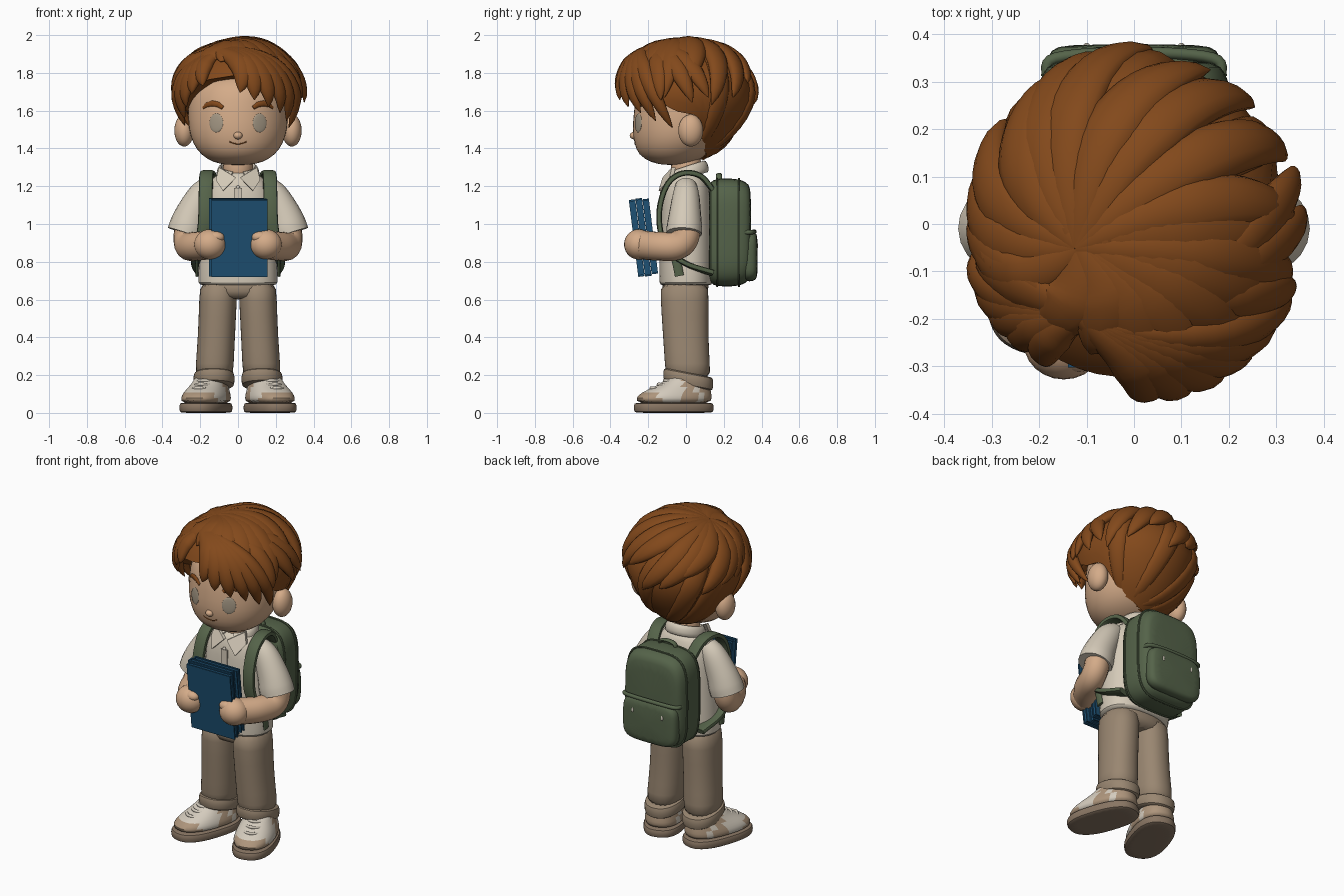
import bpy, bmesh, math
from mathutils import Vector as V, Matrix
from mathutils.bvhtree import BVHTree

if "Cube" in bpy.data.objects:
    bpy.data.objects.remove(bpy.data.objects["Cube"])

def mat(name, r, g, b):
    m = bpy.data.materials.new(name)
    m.diffuse_color = (r, g, b, 1)
    m.use_nodes = True
    m.node_tree.nodes["Principled BSDF"].inputs["Base Color"].default_value = m.diffuse_color
    return m

HAIR = mat("chestnut", .225, .066, .011)
SKIN = mat("skin", .66, .41, .25)
SHIRT = mat("cream cloth", .66, .59, .48)
PANTS = mat("taupe cloth", .32, .24, .165)
GREEN = mat("moss green", .09, .125, .067)
BLUE = mat("book blue", .013, .083, .175)
EYE = mat("eye grey", .37, .31, .23)
TAN = mat("shoe tan", .42, .30, .20)
WHITE = mat("shoe white", .66, .60, .51)
SOLE = mat("sole brown", .25, .18, .125)

# ---- helpers ----
def make(name, verts, faces, mats, sub=0, rule=None):
    me = bpy.data.meshes.new(name)
    me.from_pydata([tuple(v) for v in verts], [], faces)
    bm = bmesh.new(); bm.from_mesh(me)
    bmesh.ops.recalc_face_normals(bm, faces=bm.faces)
    for f in bm.faces:
        f.smooth = True
        if rule: f.material_index = rule(f.calc_center_median())
    bm.to_mesh(me); bm.free()
    for m in (mats if isinstance(mats, (list, tuple)) else [mats]): me.materials.append(m)
    me.set_sharp_from_angle(angle=math.radians(50))
    o = bpy.data.objects.new(name, me)
    bpy.context.collection.objects.link(o)
    if sub:
        md = o.modifiers.new("smooth", 'SUBSURF'); md.levels = md.render_levels = sub
    return o

def loft(name, rings, mats, n=16, p=1.0, sub=1, rule=None):
    """Skin (centre, u, v) super-ellipse rings."""
    sp = lambda a: math.copysign(abs(a) ** p, a)
    verts = [V(c) + V(u) * sp(math.cos(a)) + V(v) * sp(math.sin(a))
             for c, u, v in rings for a in [2 * math.pi * i / n for i in range(n)]]
    k = len(rings)
    faces = [(r*n+i, r*n+(i+1) % n, (r+1)*n+(i+1) % n, (r+1)*n+i) for r in range(k-1) for i in range(n)]
    faces += [tuple(range(n)), tuple(range((k-1)*n, k*n))]
    return make(name, verts, faces, mats, sub, rule)

def zloft(name, rows, mats, **kw):
    """rows: z, cx, cy, rx, ry"""
    return loft(name, [((x, y, z), (rx, 0, 0), (0, ry, 0)) for z, x, y, rx, ry in rows], mats, **kw)

def spline(pts, k=6):
    P = [V(p) for p in pts]; P = [2*P[0]-P[1]] + P + [2*P[-1]-P[-2]]; out = []
    for i in range(1, len(P)-2):
        a, b, c, d = P[i-1:i+3]
        for j in range(k):
            t = j / k
            out.append(.5*(2*b + (c-a)*t + (2*a-5*b+4*c-d)*t*t + (3*b-a-3*c+d)*t**3))
    return out + [P[-2]]

def sweep(name, pts, w, th, normal, m, taper=lambda t: 1, n=10, p=1.0, sub=0):
    """Sweep a flat ellipse along pts; normal(point) is its thin direction."""
    rings = []
    for i, q in enumerate(pts):
        t = (pts[min(i+1, len(pts)-1)] - pts[max(i-1, 0)]).normalized()
        nn = V(normal(q)); nn = (nn - t*nn.dot(t)).normalized()
        f = taper(i / (len(pts)-1))
        rings.append((q, t.cross(nn)*w*f, nn*th*f))
    return loft(name, rings, m, n=n, p=p, sub=sub)

def ball(name, c, r, m, rot=None):
    bm = bmesh.new(); bmesh.ops.create_uvsphere(bm, u_segments=24, v_segments=14, radius=1)
    R = rot.to_matrix().to_4x4() if rot else Matrix()
    bm.transform(Matrix.Translation(c) @ R @ Matrix.Diagonal((*r, 1)))
    vs = [v.co.copy() for v in bm.verts]; fs = [[v.index for v in f.verts] for f in bm.faces]; bm.free()
    return make(name, vs, fs, m)

def box(name, c, s, m, M=Matrix()):
    vs = [M @ V((c[0]+x*s[0]/2, c[1]+y*s[1]/2, c[2]+z*s[2]/2)) for x in (-1, 1) for y in (-1, 1) for z in (-1, 1)]
    return make(name, vs, [(0,1,3,2), (4,5,7,6), (0,1,5,4), (2,3,7,6), (0,2,6,4), (1,3,7,5)], m)

# ---- head and face ----
head = zloft("head", [(1.312, 0, -.07, .06, .05), (1.325, 0, -.075, .13, .11), (1.365, 0, -.065, .2, .19),
    (1.43, 0, -.045, .243, .232), (1.5, 0, -.03, .264, .257), (1.6, 0, -.01, .268, .268),
    (1.7, 0, 0, .262, .265), (1.8, 0, 0, .2, .21)], SKIN, n=24)
bpy.context.view_layer.update()
bvh = BVHTree.FromObject(head, bpy.context.evaluated_depsgraph_get())
def face(x, z):
    hit = bvh.ray_cast(V((x, -1, z)), V((0, 1, 0)))
    return hit[0], hit[1]
ball("nose", (0, -.274, 1.468), (.024, .024, .02), SKIN)
sweep("mouth", [face(x, 1.424 + 6*x*x)[0] for x in (-.045, -.03, -.015, 0, .015, .03, .045)],
      .003, .003, lambda q: (0, -1, 0), HAIR, n=6)
zloft("neck", [(1.2, 0, 0, .08, .08), (1.3, 0, 0, .08, .08), (1.38, 0, 0, .085, .085)], SKIN)
for s in (1, -1):
    p, nn = face(s*.115, 1.535)
    ball("eye", p, (.04, .05, .006), EYE, nn.to_track_quat('Z', 'Y'))
    sweep("eyebrow", [face(s*x, z)[0] for x, z in ((.08, 1.615), (.105, 1.632), (.135, 1.638), (.165, 1.63), (.185, 1.615))],
          .016, .009, lambda q: (q.x, q.y, 0), HAIR, lambda t: .35 + .65*math.sin(math.pi*(.15+.8*t)))
    ball("ear", (s*.285, .025, 1.495), (.052, .066, .085), SKIN)

# ---- hair ----
C, R = V((0, 0, 1.67)), V((.325, .352, .292))
def D(az, el):
    a, e = math.radians(az), math.radians(el)
    return V((math.sin(a)*math.cos(e), -math.cos(a)*math.cos(e), math.sin(e)))
def on_scalp(d, k=1):                                 # dome above, tapering to the nape below
    h, z = (1, R.z) if d.z > 0 else (1 + .2*d.z, .35)
    return C + V((d.x*R.x*h, d.y*R.y*h, d.z*z)) * k
RIM = [(0, 24), (35, 18), (60, 0), (80, -12), (102, -16), (116, -50), (150, -66), (180, -72)]
def rim(az):
    a = abs(az)
    for (a0, e0), (a1, e1) in zip(RIM, RIM[1:]):
        if a <= a1: return e0 + (e1-e0)*(a-a0)/(a1-a0)
N, K = 48, 12
verts = [on_scalp(D(az, 89 + (rim(az)-89)*j/K)) for j in range(K+1) for az in [-180 + 360*i/N for i in range(N)]]
verts += [V((0, 0, 1.75)), on_scalp(V((0, 0, 1)))]
faces = [(j*N+i, j*N+(i+1) % N, (j+1)*N+(i+1) % N, (j+1)*N+i) for j in range(K) for i in range(N)]
faces += [(K*N+i, K*N+(i+1) % N, len(verts)-2) for i in range(N)] + [(i, (i+1) % N, len(verts)-1) for i in range(N)]
make("hair_cap", verts, faces, HAIR)

def lock(a, b, w, th=.035, swirl=.15, lift=.04, base=1.0):
    side, pts = a.cross(b).normalized(), []
    for i in range(17):
        t = i/16
        d = (a.slerp(b, t) + side*swirl*math.sin(math.pi*t)).normalized()
        pts.append(on_scalp(d, base + lift*t*t))
    sweep("hair_lock", pts, w, th, lambda q: q - C, HAIR,
          lambda t: min(1, .45+1.2*t)*(1 - t**4)**.8 + .04, n=12)

crown, part = D(-69, 67), V((-.3, -.5, .74)).normalized()
for i in range(11):                                   # long locks down to the nape
    az = 112 + i*13.6
    lock(crown, D(az, -56 - 18*math.sin(math.pi*i/10)), .06, .028, .15, -.02, .985)
for i, az in enumerate(range(72, 292, 20)):           # upper layer with loose tips
    lock(crown, D(az, (0, 14, -6)[i % 3]), .066, .04, .2, (.05, .08, .05)[i % 3])
for az, el in ((-48, 34), (-20, 38), (5, 30), (25, 22), (45, 20), (62, 12), (85, 22)):  # volume above the fringe
    lock(crown, D(az, el), .075, .036, .15, .05)
for az, el, w in ((2, 5, .062), (15, -2, .065), (30, -8, .065), (45, -13, .06), (60, -20, .055), (76, -26, .05)):
    lock(part, D(az, el), w, .042, .22, 0, 1.04)
for az, el, w in ((-34, 12, .05), (-46, 4, .055), (-57, -8, .055), (-69, -18, .055), (-82, -24, .05), (-92, -2, .06), (-78, 8, .06)):
    lock(part, D(az, el), w, .038, -.1, .02, 1.02)
for az, el in ((70, -2), (95, -4), (108, 0)):         # loose side tips
    lock(D(20, 60), D(az, el), .055, .036, .1, .1)

# ---- shirt and arms ----
zloft("shirt_body", [(.675, 0, 0, .2, .135), (.68, 0, 0, .213, .142), (.75, 0, 0, .212, .142), (.95, 0, 0, .2, .14),
    (1.1, 0, 0, .192, .135), (1.19, 0, 0, .18, .125), (1.24, 0, 0, .14, .108), (1.28, 0, 0, .09, .09)], SHIRT, n=24, p=.85)
ring = [V((.1*math.sin(a), .005 - .1*math.cos(a), 1.275 - .03*math.cos(a))) for a in [.35 + i*(2*math.pi-.7)/24 for i in range(25)]]
sweep("collar_band", ring, .032, .013, lambda q: (q.x, q.y, .03), SHIRT)
box("button_placket", (0, -.133, .95), (.04, .01, .48), SHIRT)
ball("button", (0, -.133, 1.195), (.01, .008, .01), WHITE)
for s in (1, -1):
    flap = [(s*.01, -.125, 1.245), (s*.1, -.075, 1.3), (s*.118, -.09, 1.235), (s*.08, -.145, 1.175)]
    make("collar_flap", flap + [(x*.97, y+.02, z) for x, y, z in flap],
         [(0,1,2,3), (4,5,6,7), (0,1,5,4), (1,2,6,5), (2,3,7,6), (3,0,4,7)], SHIRT)
    sweep("sleeve", spline([(s*.14, 0, 1.2), (s*.19, 0, 1.15), (s*.242, -.005, 1.05), (s*.276, -.01, .95)]),
          .098, .092, lambda q: (0, -1, 0), SHIRT, lambda t: .62 + .4*min(1, t*1.15), n=20)
    sweep("arm", spline([(s*.26, 0, 1.02), (s*.27, -.005, .93), (s*.262, -.05, .885), (s*.225, -.14, .882), (s*.16, -.23, .888)]),
          .076, .07, lambda q: (s, -.5, 0), SKIN, n=18)
    ball("hand", (s*.148, -.25, .892), (.085, .078, .08), SKIN)
    ball("thumb", (s*.118, -.28, .93), (.045, .032, .03), SKIN)

# ---- stack of books ----
T = Matrix.Translation((0, -.225, .93)) @ Matrix.Rotation(math.radians(7), 4, 'X')
for i, (dx, w, h) in enumerate(((.008, .295, .41), (-.008, .29, .415), (0, .3, .40))):
    y = -.036 + i*.036
    for e in (-1, 1):
        box("book_cover", (dx, y + e*.013, 0), (w, .008, h), BLUE, T)
    box("book_pages", (dx + .002, y, 0), (w-.014, .022, h-.014), BLUE, T)
    box("book_spine", (dx - w/2 + .004, y, 0), (.008, .033, h), BLUE, T)

# ---- trousers and shoes ----
zloft("trouser_hips", [(.6, 0, -.005, .15, .1), (.63, 0, -.005, .195, .125), (.74, 0, 0, .2, .13)], PANTS, n=24, p=.85)
for s in (1, -1):
    zloft("trouser_leg", [(.7, s*.102, -.008, .1, .13), (.62, s*.105, -.008, .101, .129), (.4, s*.114, -.002, .099, .121),
        (.25, s*.124, .008, .102, .12), (.17, s*.126, .012, .1, .122)], PANTS, n=20, p=.9)
    loft("trouser_cuff", [((s*.127, .012, z), (r, 0, 0), (0, r+.024, -.025)) for z, r in
        ((.14, .09), (.143, .108), (.18, .111), (.212, .108), (.215, .09))], PANTS, n=20, p=.9)
    shoe = [
        zloft("shoe_sole", [(0, 0, 0, .105, .2), (.003, 0, 0, .118, .215), (.03, 0, 0, .12, .219), (.052, 0, 0, .117, .214), (.055, 0, 0, .1, .2)],
              SOLE, n=28, p=.8),
        zloft("shoe_upper", [(.045, 0, 0, .113, .206), (.08, 0, 0, .115, .208), (.108, 0, .015, .107, .19), (.137, 0, .045, .094, .153),
              (.168, 0, .075, .082, .12), (.205, 0, .085, .076, .1)], [WHITE, TAN], n=28, p=.84,
              rule=lambda c: int((c.y < -.115 and c.z < .12) or c.y > .13 or (abs(c.x) > .07 and .02 < c.y < .09)))]
    for y, z in ((-.125, .132), (-.085, .152), (-.05, .172)):
        shoe.append(sweep("shoe_lace", spline([(-.058, y+.035, z-.01), (0, y, z), (.058, y+.035, z-.01)]),
                          .009, .009, lambda q: (0, 0, 1), WHITE, n=8))
    for o in shoe:
        o.location = (s*.17, -.065, 0); o.rotation_euler.z = s*math.radians(19)

# ---- backpack ----
def pack(name, z, rx, rz, rows, p):
    return loft(name, [((0, y, z), (rx*k, 0, 0), (0, 0, rz*k)) for y, k in rows], GREEN, n=32, p=p)
pack("pack_body", .955, .208, .287, [(.12, .8), (.128, .94), (.16, 1), (.25, 1), (.3, .97), (.335, .89), (.345, .75)], .5)
pack("pack_pocket", .83, .186, .135, [(.29, 1), (.34, 1), (.368, .95), (.38, .8)], .45)
sweep("pocket_flap", spline([(-.185, .31, .955), (-.165, .35, .957), (0, .362, .96), (.165, .35, .957), (.185, .31, .955)]),
      .012, .012, lambda q: (0, 0, 1), GREEN)
for y in (.165, .28):
    a = [2*math.pi*i/48 for i in range(49)]
    sp = lambda x: math.copysign(abs(x)**.5, x)
    sweep("pack_piping", [V((.205*sp(math.cos(t)), y, .955 + .284*sp(math.sin(t)))) for t in a], .006, .006,
          lambda q: (0, 1, 0), GREEN, n=6)
sweep("pack_handle", spline([(-.055, .175, 1.22), (-.045, .175, 1.252), (0, .175, 1.262), (.045, .175, 1.252), (.055, .175, 1.22)]),
      .016, .009, lambda q: (q.x, 0, q.z - 1.2), GREEN)
for s in (1, -1):
    ball("zip_pull", (s*.1, .376, .885), (.007, .006, .016), WHITE)
    sweep("shoulder_strap", spline([(s*.13, .15, 1.17), (s*.15, .075, 1.255), (s*.165, -.02, 1.268), (s*.17, -.095, 1.215),
        (s*.172, -.137, 1.1), (s*.178, -.138, .98), (s*.2, -.1, .87), (s*.212, 0, .79), (s*.19, .14, .74)]),
        .037, .015, lambda q: (0, q.y, q.z - 1.0), GREEN, n=12, p=.6)
    sweep("strap_tail", spline([(s*.212, -.07, .87), (s*.217, -.05, .8), (s*.217, -.035, .725)]),
          .024, .008, lambda q: (1, 0, 0), GREEN)
